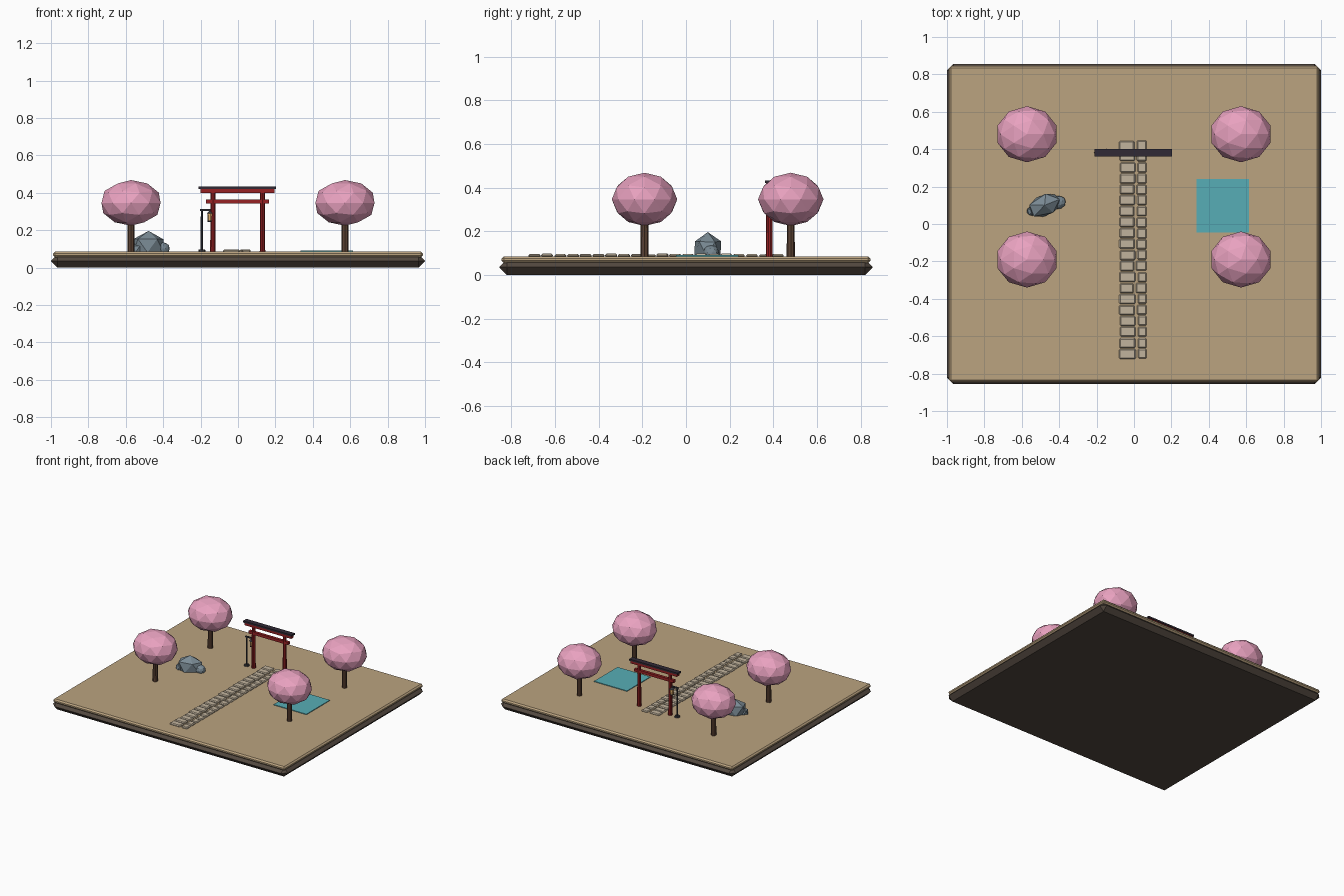
import bpy, bmesh, math, random
from mathutils import Matrix, Vector

if "Cube" in bpy.data.objects:
    bpy.data.objects.remove(bpy.data.objects["Cube"])

random.seed(4)
GROUND = 0.085


def mat(name, r, g, b):
    m = bpy.data.materials.new(name)
    m.diffuse_color = [*((c / 255) ** 2.2 for c in (r, g, b)), 1]
    m.use_nodes = True
    m.node_tree.nodes["Principled BSDF"].inputs["Base Color"].default_value = m.diffuse_color
    return m


SAND = mat("sand", 186, 162, 127)
EARTH = mat("earth", 84, 74, 66)
PINK = mat("blossom", 232, 160, 190)
BARK = mat("bark", 92, 68, 54)
RED = mat("red_paint", 150, 38, 40)
DARK = mat("dark_roof", 52, 46, 56)
STONE = mat("paving", 192, 178, 156)
ROCK = mat("rock_grey", 122, 138, 148)
WATER = mat("water", 88, 172, 180)
IRON = mat("iron", 58, 58, 62)
GLOW = mat("lantern_glow", 232, 180, 110)


def finish(name, bm, m):
    bmesh.ops.recalc_face_normals(bm, faces=bm.faces)
    me = bpy.data.meshes.new(name)
    bm.to_mesh(me)
    bm.free()
    me.materials.append(m)
    ob = bpy.data.objects.new(name, me)
    bpy.context.collection.objects.link(ob)
    return ob


def box(name, lo, hi, m, bevel=0):
    lo, hi = Vector(lo), Vector(hi)
    bm = bmesh.new()
    bmesh.ops.create_cube(bm, size=1, matrix=Matrix.Translation((lo + hi) / 2)
                          @ Matrix.Diagonal((*(hi - lo), 1)))
    if bevel:
        bmesh.ops.bevel(bm, geom=bm.edges[:], offset=bevel, segments=1,
                        affect='EDGES', profile=0.5)
    return finish(name, bm, m)


def post(name, x, y, z0, z1, r0, r1, m, sides=8):
    bm = bmesh.new()
    bmesh.ops.create_cone(bm, cap_ends=True, segments=sides, radius1=r0, radius2=r1,
                          depth=z1 - z0,
                          matrix=Matrix.Translation((x, y, (z0 + z1) / 2)))
    return finish(name, bm, m)


def blob(name, loc, radii, m, sub=2, turn=0, jitter=0):
    bm = bmesh.new()
    bmesh.ops.create_icosphere(bm, subdivisions=sub, radius=1)
    for v in bm.verts:
        v.co *= 1 + random.uniform(-jitter, jitter)
    bm.transform(Matrix.Translation(loc) @ Matrix.Rotation(turn, 4, 'Z')
                 @ Matrix.Diagonal((*radii, 1)))
    return finish(name, bm, m)


# layered base
box("base_earth", (-1, -0.855, 0), (1, 0.855, 0.07), EARTH, 0.034)
box("base_sand", (-0.988, -0.845, 0.055), (0.988, 0.845, GROUND), SAND, 0.01)

# four blossom trees
for x in (-0.572, 0.572):
    for y in (-0.19, 0.48):
        post("tree_trunk", x, y, GROUND, 0.27, 0.019, 0.017, BARK)
        blob("tree_crown", (x, y, 0.346), (0.166, 0.15, 0.122), PINK)

# gate
GY = 0.382
for x in (-0.134, 0.131):
    post("gate_post", x, GY, GROUND, 0.405, 0.0155, 0.0135, RED, 10)
box("gate_tie_beam", (-0.17, GY - 0.011, 0.343), (0.167, GY + 0.011, 0.364), RED)
box("gate_lintel", (-0.2, GY - 0.015, 0.4), (0.196, GY + 0.015, 0.421), RED)
box("gate_cap", (-0.21, GY - 0.02, 0.42), (0.203, GY + 0.02, 0.433), DARK)

# hanging lantern on its pole
LX, HX = -0.193, -0.148
post("lantern_foot", LX, GY, GROUND, 0.096, 0.02, 0.017, IRON)
post("lantern_pole", LX, GY, GROUND, 0.31, 0.007, 0.006, IRON)
box("lantern_arm", (LX - 0.01, GY - 0.005, 0.303), (HX + 0.008, GY + 0.005, 0.313), IRON)
post("lantern_roof", HX, GY, 0.288, 0.304, 0.021, 0.004, IRON)
post("lantern_body", HX, GY, 0.25, 0.288, 0.014, 0.016, GLOW)
post("lantern_bottom", HX, GY, 0.244, 0.251, 0.014, 0.016, IRON)

# paved path: rows of one wide and one narrow slab
rows, y_start, pitch = 20, -0.72, 0.0586
for i in range(rows):
    split = random.uniform(0.002, 0.014)
    y0 = y_start + i * pitch
    top = GROUND + random.uniform(0.009, 0.013)
    for x0, x1 in ((-0.077, split - 0.004), (split + 0.007, 0.068)):
        x0 += random.uniform(-0.003, 0.003)
        dy = random.uniform(-0.002, 0.002)
        box("path_slab", (x0, y0 + dy, GROUND - 0.005),
            (x1, y0 + dy + 0.053, top), STONE, 0.006)

# pond
box("pond", (0.335, -0.045, GROUND - 0.004), (0.615, 0.24, 0.09), WATER)

# rock group
blob("rock_large", (-0.478, 0.1, 0.117), (0.1, 0.062, 0.078), ROCK, 1, math.radians(22), 0.04)
blob("rock_right", (-0.402, 0.116, 0.102), (0.038, 0.034, 0.034), ROCK, 2, 0.4, 0.06)
blob("rock_left", (-0.54, 0.07, 0.1), (0.036, 0.03, 0.034), ROCK, 1, 0.2, 0.06)
